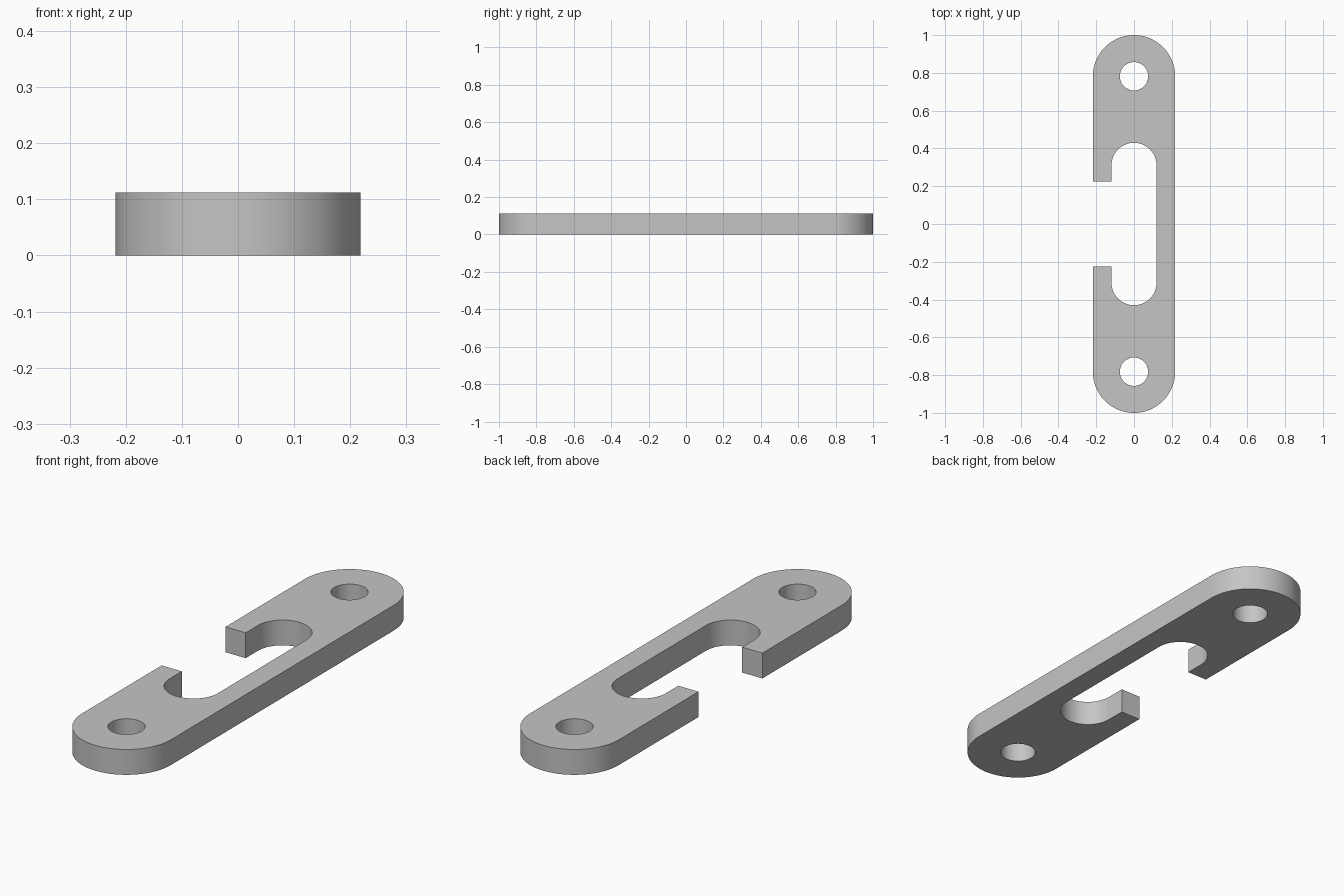
import bpy, bmesh
from math import cos, sin, pi, radians

cube = bpy.data.objects.get("Cube")
if cube:
    bpy.data.objects.remove(cube, do_unlink=True)

HALF_WIDTH = 0.218     # outer end radius
THICKNESS = 0.1125
END_Y = 1 - HALF_WIDTH # centre of rounded ends and screw holes
HOLE_R = 0.075
SLOT_R = 0.119
SLOT_Y = 0.311         # centre of rounded slot ends
GAP_Y = 0.224          # half height of the side opening


def arc(cy, r, start, end, steps=32):
    """Points along an arc centred on the plate's long axis."""
    angles = [radians(start + (end - start) * i / steps) for i in range(steps + 1)]
    return [(r * cos(a), cy + r * sin(a)) for a in angles]


def add_loop(bm, points):
    """Closed loop of edges in the ground plane."""
    verts = [bm.verts.new((x, y, 0)) for x, y in points]
    return [bm.edges.new((v, verts[i - 1])) for i, v in enumerate(verts)]


# C-shaped outline: outer end, side, other end, then back through the slot
outline = (
    [(-HALF_WIDTH, -GAP_Y)]
    + arc(-END_Y, HALF_WIDTH, 180, 360)
    + arc(END_Y, HALF_WIDTH, 0, 180)
    + [(-HALF_WIDTH, GAP_Y), (-SLOT_R, GAP_Y)]
    + arc(SLOT_Y, SLOT_R, 180, 0)
    + arc(-SLOT_Y, SLOT_R, 0, -180)
    + [(-SLOT_R, -GAP_Y)]
)

bm = bmesh.new()
edges = add_loop(bm, outline)

# Screw holes at both ends
for side in (-1, 1):
    edges += add_loop(bm, arc(side * END_Y, HOLE_R, 0, 360, 48)[:-1])

# Fill the profile and give it thickness
bmesh.ops.triangle_fill(bm, edges=edges, use_beauty=True, normal=(0, 0, 1))
raised = bmesh.ops.extrude_face_region(bm, geom=bm.faces[:], use_keep_orig=True)
top = [g for g in raised["geom"] if isinstance(g, bmesh.types.BMVert)]
bmesh.ops.translate(bm, verts=top, vec=(0, 0, THICKNESS))
bmesh.ops.recalc_face_normals(bm, faces=bm.faces[:])
bmesh.ops.dissolve_limit(bm, angle_limit=radians(0.5),
                         verts=bm.verts[:], edges=bm.edges[:])

mesh = bpy.data.meshes.new("slotted_plate")
bm.to_mesh(mesh)
bm.free()
plate = bpy.data.objects.new("slotted_plate", mesh)
bpy.context.collection.objects.link(plate)

# Plain grey finish
grey = bpy.data.materials.new("light_grey")
grey.use_nodes = True
colour = (0.56, 0.56, 0.56, 1)
grey.diffuse_color = colour
grey.node_tree.nodes["Principled BSDF"].inputs["Base Color"].default_value = colour
mesh.materials.append(grey)

# Smooth walls with crisp rims
bpy.ops.object.select_all(action="DESELECT")
plate.select_set(True)
bpy.context.view_layer.objects.active = plate
bpy.ops.object.shade_smooth_by_angle(angle=radians(30))
